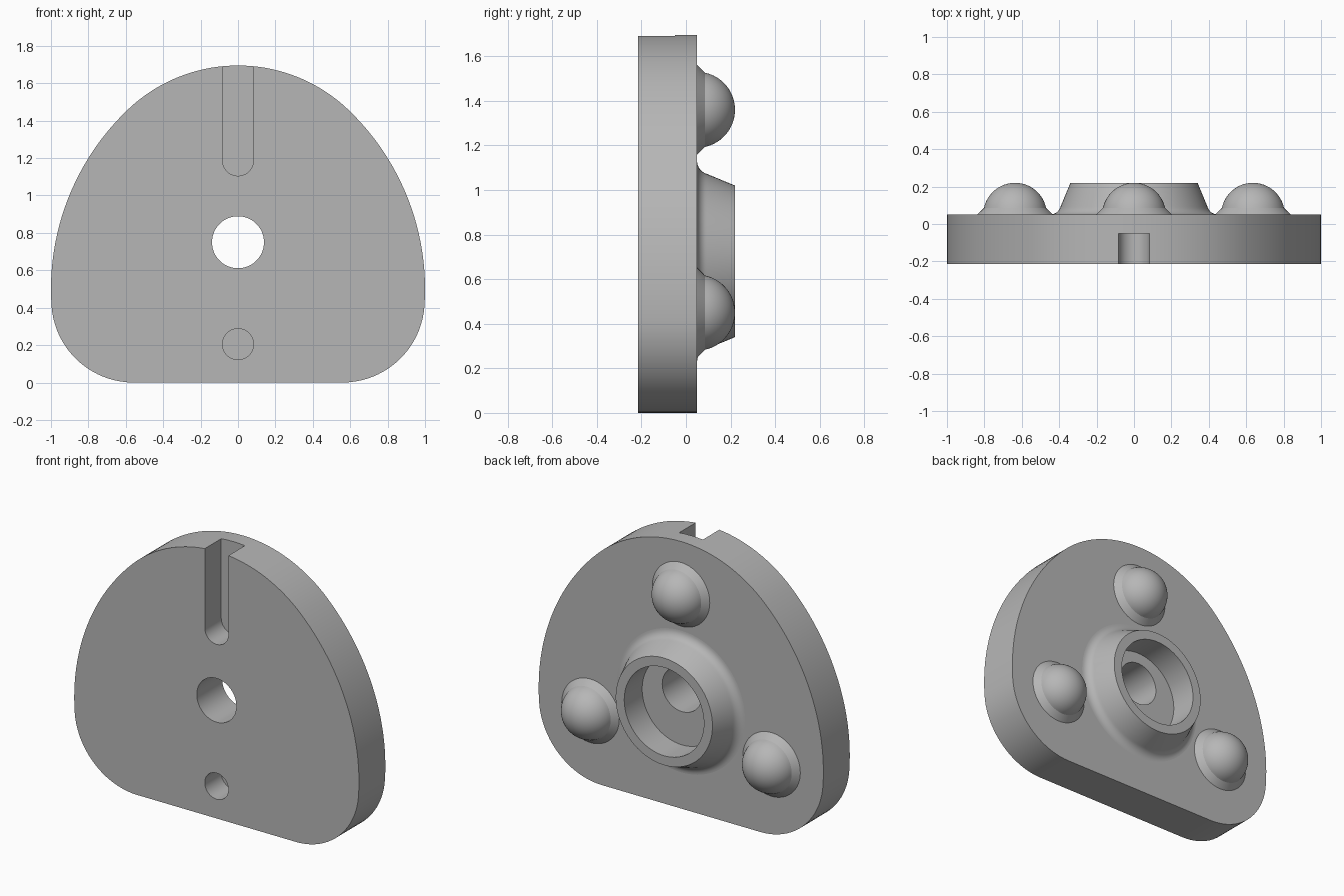
import bpy, bmesh
from math import sin, cos, pi, radians
from mathutils import Vector

cube = bpy.data.objects.get("Cube")
if cube:
    bpy.data.objects.remove(cube)

grey = bpy.data.materials.new("plain_grey")
grey.use_nodes = True
colour = (0.47, 0.47, 0.47, 1)
grey.diffuse_color = colour
grey.node_tree.nodes["Principled BSDF"].inputs["Base Color"].default_value = colour

BACK, FRONT = 0.05, -0.215      # plate faces in y
TOP = 0.22                      # highest y of the raised parts
SLOT_FLOOR = -0.05


def finish(bm, name):
    bmesh.ops.recalc_face_normals(bm, faces=bm.faces)
    mesh = bpy.data.meshes.new(name)
    bm.to_mesh(mesh)
    bm.free()
    mesh.materials.append(grey)
    obj = bpy.data.objects.new(name, mesh)
    bpy.context.collection.objects.link(obj)
    return obj


def activate(obj):
    bpy.ops.object.select_all(action='DESELECT')
    obj.select_set(True)
    bpy.context.view_layer.objects.active = obj


def smooth(obj):
    activate(obj)
    bpy.ops.object.shade_smooth_by_angle(angle=radians(25))


def arc(cx, cz, r, a0, a1, n):
    angles = [radians(a0 + (a1 - a0) * i / n) for i in range(n + 1)]
    return [(cx + r * cos(a), cz + r * sin(a)) for a in angles]


def prism(name, outline, y0, y1):
    """Extrude an (x, z) outline along y."""
    bm = bmesh.new()
    face = bm.faces.new([bm.verts.new((x, y0, z)) for x, z in outline])
    new = bmesh.ops.extrude_face_region(bm, geom=[face])["geom"]
    verts = [g for g in new if isinstance(g, bmesh.types.BMVert)]
    bmesh.ops.translate(bm, verts=verts, vec=(0, y1 - y0, 0))
    return finish(bm, name)


def revolve(name, profile, cx, cz, closed=False, steps=64):
    """Turn a (radius, y) profile about a y-parallel axis."""
    bm = bmesh.new()
    verts = [bm.verts.new((cx + r, y, cz)) for r, y in profile]
    edges = [bm.edges.new(pair) for pair in zip(verts, verts[1:])]
    if closed:
        edges.append(bm.edges.new((verts[-1], verts[0])))
    bmesh.ops.spin(bm, geom=verts + edges, cent=Vector((cx, 0, cz)),
                   axis=(0, 1, 0), angle=2 * pi, steps=steps)
    bmesh.ops.remove_doubles(bm, verts=bm.verts, dist=1e-5)
    return finish(bm, name)


def cut(obj, cutter):
    cutter.hide_render = True
    mod = obj.modifiers.new("cut", 'BOOLEAN')
    mod.operation = 'DIFFERENCE'
    mod.solver = 'EXACT'
    mod.object = cutter
    activate(obj)
    bpy.ops.object.modifier_apply(modifier=mod.name)
    bpy.data.objects.remove(cutter)


# Plate: rounded corner, long side arc and crown arc, mirrored across x
half = arc(0.558, 0.44, 0.44, -90, -3.9, 20)
half += arc(-0.325, 0.5, 1.325, -3.9, 46.4, 24)[1:]
half += arc(0, 0.841, 0.854, 46.4, 90, 18)[1:]
outline = half + [(-x, z) for x, z in reversed(half[:-1])]
plate = prism("plate", outline, FRONT, BACK)

# Openings: through hole, recess floor, keyway slot and blind pin hole
slot = arc(0, 1.188, 0.083, 180, 360, 24) + [(0.083, 1.8), (-0.083, 1.8)]
openings = [
    ("centre_hole", arc(0, 0.75, 0.139, 0, 360, 64)[:-1], -0.3, 0.3),
    ("recess", arc(0, 0.68, 0.3, 0, 360, 64)[:-1], 0.04, 0.3),
    ("slot", slot, -0.3, SLOT_FLOOR),
    ("pin_hole", arc(0, 0.205, 0.083, 0, 360, 48)[:-1], -0.3, SLOT_FLOOR),
]
for name, shape, y0, y1 in openings:
    cut(plate, prism(name, shape, y0, y1))
smooth(plate)

# Tapered boss ring with a concave foot
fillet = arc(0.45, 0.11, 0.06, 195, 270, 8)
boss = revolve("boss_ring", [(0.28, 0.04), (0.28, TOP), (0.34, TOP)]
               + fillet + [(0.45, 0.04)], 0, 0.68, closed=True, steps=96)
smooth(boss)

# Three ball feet, each on a conical collar
R = TOP - BACK
dome = [(R * cos(a), BACK + R * sin(a))
        for a in (radians(12 + 78 * i / 16) for i in range(17))]
dome[-1] = (0, TOP)
for name, x, z in (("top_foot", 0, 1.36), ("left_foot", 0.636, 0.45),
                   ("right_foot", -0.636, 0.45)):
    foot = revolve(name, [(0, 0.03), (0.202, 0.03), (0.202, BACK)] + dome, x, z)
    smooth(foot)
